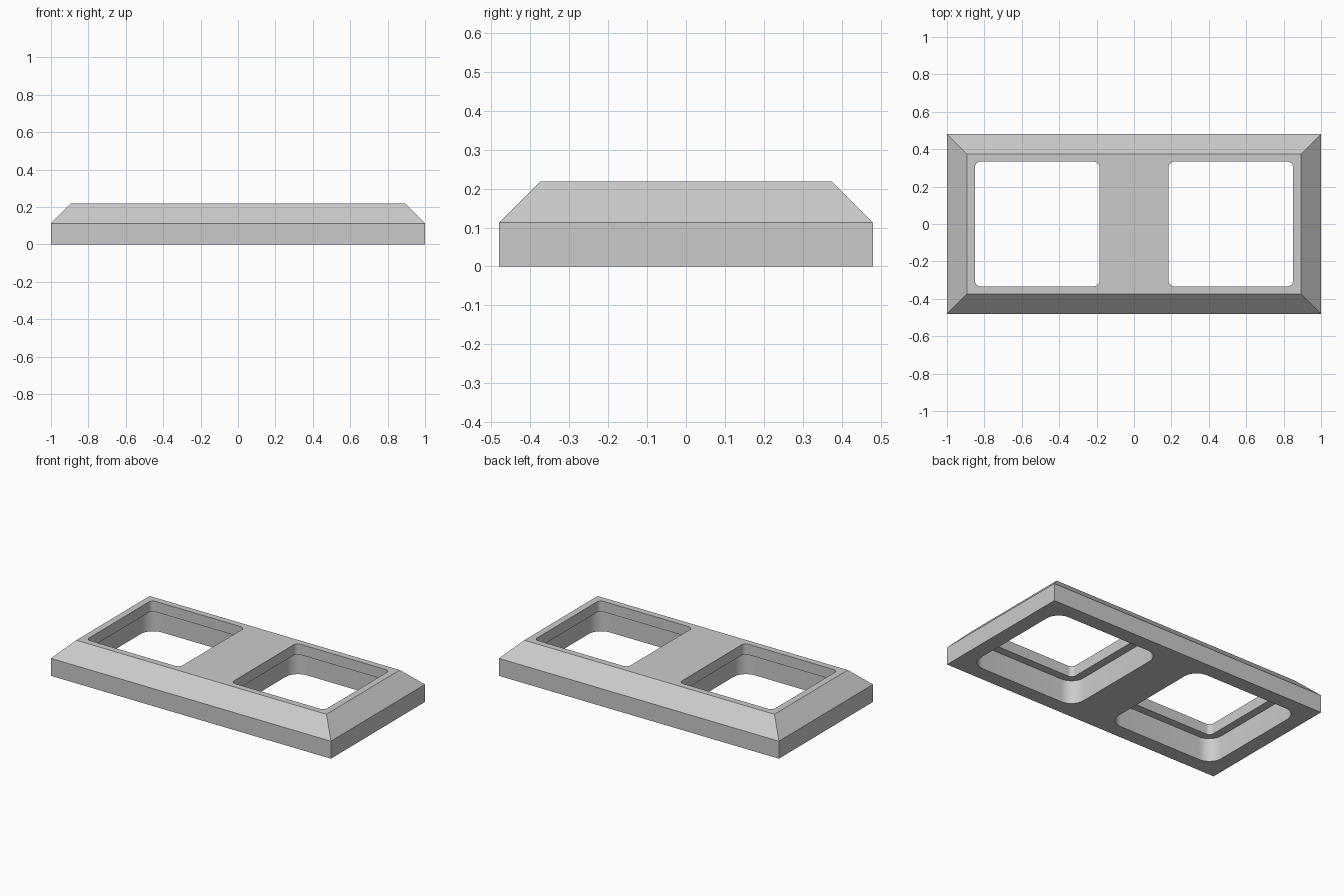
import bpy, bmesh, math
from mathutils import Vector

cube = bpy.data.objects.get("Cube")
if cube:
    bpy.data.objects.remove(cube, do_unlink=True)

HALF_X, HALF_Y = 1.0, 0.48
RIM_Z, TOP_Z, LEDGE_Z = 0.113, 0.218, 0.15
CHAMFER = 0.106
HOLE_X = 0.5175

grey = bpy.data.materials.new("light grey")
grey.use_nodes = True
grey.diffuse_color = (0.6, 0.6, 0.6, 1)
grey.node_tree.nodes["Principled BSDF"].inputs["Base Color"].default_value = (0.6, 0.6, 0.6, 1)


def add_object(name, bm):
    bmesh.ops.recalc_face_normals(bm, faces=bm.faces)
    mesh = bpy.data.meshes.new(name)
    bm.to_mesh(mesh)
    bm.free()
    mesh.materials.append(grey)
    obj = bpy.data.objects.new(name, mesh)
    bpy.context.collection.objects.link(obj)
    return obj


def stacked_body(name, levels):
    """Closed solid from rectangular levels (half x, half y, z)."""
    bm = bmesh.new()
    rings = [[bm.verts.new((sx * hx, sy * hy, z))
              for sx, sy in ((-1, -1), (1, -1), (1, 1), (-1, 1))]
             for hx, hy, z in levels]
    bm.faces.new(rings[0])
    bm.faces.new(rings[-1])
    for low, high in zip(rings, rings[1:]):
        for i in range(4):
            j = (i + 1) % 4
            bm.faces.new((low[i], low[j], high[j], high[i]))
    return add_object(name, bm)


def rounded_cutter(name, x, half_x, half_y, radius, z0, z1):
    """Box with rounded upright edges."""
    bm = bmesh.new()
    bmesh.ops.create_cube(bm, size=2)
    for v in bm.verts:
        v.co = Vector((x + v.co.x * half_x, v.co.y * half_y, z1 if v.co.z > 0 else z0))
    upright = [e for e in bm.edges if abs(e.verts[0].co.z - e.verts[1].co.z) > 0.01]
    bmesh.ops.bevel(bm, geom=upright, offset=radius, segments=10, profile=0.5, affect='EDGES')
    obj = add_object(name, bm)
    obj.hide_render = True
    return obj


# Frame body: upright rim with a chamfered upper edge
frame = stacked_body("frame", [
    (HALF_X, HALF_Y, 0),
    (HALF_X, HALF_Y, RIM_Z),
    (HALF_X - CHAMFER, HALF_Y - CHAMFER, TOP_Z),
])

# Two openings, each with a wider pocket in the underside
cutters = []
for side, x in (("right", -HOLE_X), ("left", HOLE_X)):
    cutters.append(rounded_cutter(side + "_opening_cutter", x, 0.333, 0.333, 0.03, -0.1, 0.4))
    cutters.append(rounded_cutter(side + "_pocket_cutter", x, 0.385, 0.385, 0.09, -0.1, LEDGE_Z))

bpy.ops.object.select_all(action='DESELECT')
bpy.context.view_layer.objects.active = frame
frame.select_set(True)
for cutter in cutters:
    mod = frame.modifiers.new("cut", 'BOOLEAN')
    mod.operation = 'DIFFERENCE'
    mod.solver = 'EXACT'
    mod.object = cutter
    bpy.ops.object.modifier_apply(modifier=mod.name)
for cutter in cutters:
    bpy.data.objects.remove(cutter, do_unlink=True)

bpy.ops.object.shade_smooth_by_angle(angle=math.radians(30))
